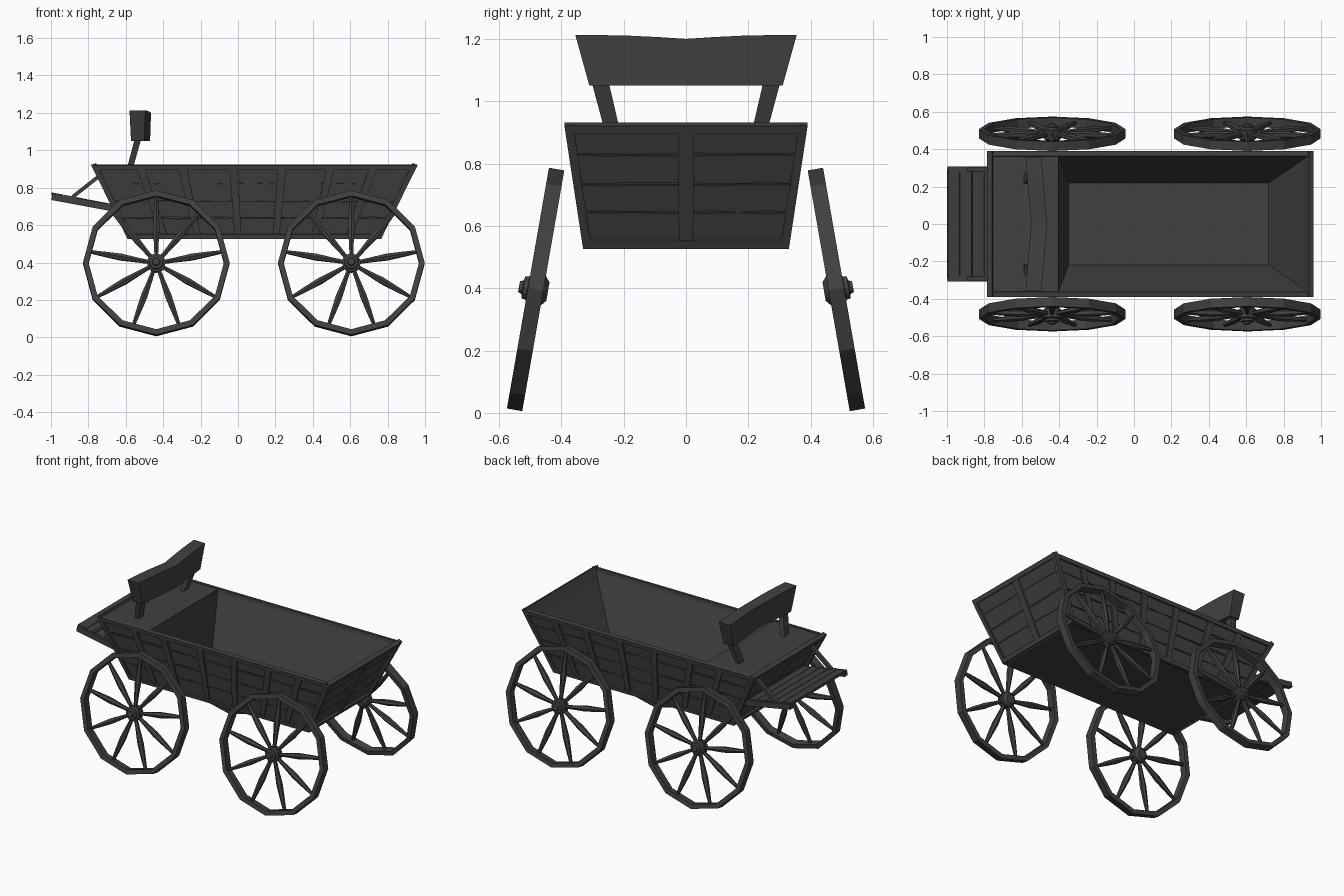
import bpy, bmesh, random
from math import pi, cos, sin, radians
from mathutils import Vector, Matrix

random.seed(4)
if "Cube" in bpy.data.objects:
    bpy.data.objects.remove(bpy.data.objects["Cube"])

wood = bpy.data.materials.new("dark_wood")
wood.use_nodes = True
COLOUR = (0.052, 0.052, 0.052, 1)
wood.diffuse_color = COLOUR
bsdf = wood.node_tree.nodes["Principled BSDF"]
bsdf.inputs["Base Color"].default_value = COLOUR
bsdf.inputs["Roughness"].default_value = 0.9


def finish(bm, name, matrix=None):
    bmesh.ops.recalc_face_normals(bm, faces=bm.faces)
    mesh = bpy.data.meshes.new(name)
    bm.to_mesh(mesh)
    bm.free()
    mesh.materials.append(wood)
    obj = bpy.data.objects.new(name, mesh)
    bpy.context.collection.objects.link(obj)
    if matrix:
        obj.matrix_world = matrix
    return obj


def loft(bm, rings, closed=False):
    """Skin a list of equal-length point rings, capping the ends unless closed."""
    rows = [[bm.verts.new(p) for p in ring] for ring in rings]
    n = len(rows[0])
    pairs = list(zip(rows, rows[1:]))
    if closed:
        pairs.append((rows[-1], rows[0]))
    else:
        bm.faces.new(rows[0])
        bm.faces.new(rows[-1])
    for a, b in pairs:
        for i in range(n):
            j = (i + 1) % n
            bm.faces.new((a[i], a[j], b[j], b[i]))


def bar(bm, a, b, wide, thick):
    """Rectangular bar from a to b, wide across y."""
    a, b = Vector(a), Vector(b)
    along = (b - a).normalized()
    side = Vector((0, 1, 0))
    side = (side - along * side.dot(along)).normalized() * wide / 2
    up = along.cross(side).normalized() * thick / 2
    loft(bm, [[p + side + up, p - side + up, p - side - up, p + side - up] for p in (a, b)])


def rect(x0, x1, y, z):
    return [Vector(p) for p in ((x0, -y, z), (x1, -y, z), (x1, y, z), (x0, y, z))]


# Body: outer corner rectangles
LOW, HIGH = rect(-0.59, 0.765, 0.33, 0.525), rect(-0.785, 0.96, 0.39, 0.92)

# Tub with a sloping cavity behind the seat
bm = bmesh.new()
loft(bm, [rect(-0.35, 0.72, 0.22, 0.555), rect(-0.405, 0.935, 0.365, 0.917),
          rect(-0.762, 0.937, 0.368, 0.917), rect(-0.567, 0.742, 0.308, 0.526)])
finish(bm, "wagon_tub")

# Seat deck
bm = bmesh.new()
loft(bm, [rect(-0.775, -0.405, 0.386, 0.9), rect(-0.784, -0.405, 0.389, 0.921)])
finish(bm, "seat_deck")


class Panel:
    """One sloping body side, addressed by u along it and v up it."""

    def __init__(self, i):
        j = (i + 1) % 4
        self.c = LOW[i], LOW[j], HIGH[i], HIGH[j]
        a, b, c, _ = self.c
        self.normal = (b - a).cross(c - a).normalized()

    def at(self, u, v, depth):
        a, b, c, d = self.c
        return a.lerp(b, u).lerp(c.lerp(d, u), v) - self.normal * depth

    def slab(self, bm, u0, u1, v0, v1, front, back, steps=1, wobble=0):
        rings = []
        for k in range(steps + 1):
            u = u0 + (u1 - u0) * k / steps
            lo = v0 + random.uniform(-wobble, wobble)
            hi = v1 + random.uniform(-wobble, wobble)
            rings.append([self.at(u, lo, front), self.at(u, hi, front),
                          self.at(u, hi, back), self.at(u, lo, back)])
        loft(bm, rings)


SIDE_BATTENS = (0.148, 0.278, 0.436, 0.585, 0.735, 0.868)
for i, name in enumerate(("right_side", "rear_end", "left_side", "front_end")):
    panel = Panel(i)
    long_side = i % 2 == 0
    edge = 0.018 if long_side else 0.035
    half = 0.013 if long_side else 0.034
    battens = SIDE_BATTENS if long_side else (0.5,)
    if i == 2:
        battens = [1 - u for u in battens]

    # Frame of rails and corner posts, with upright battens
    bm = bmesh.new()
    for v0, v1 in ((0, 0.065), (0.935, 1)):
        panel.slab(bm, 0, 1, v0, v1, 0, 0.028)
    for u0, u1 in ((0, edge), (1 - edge, 1)):
        panel.slab(bm, u0, u1, 0, 1, 0, 0.028)
    for u in battens:
        panel.slab(bm, u - half, u + half, 0.03, 0.97, 0.004, 0.025)
    finish(bm, name + "_frame")

    # Recessed planks with uneven edges
    bm = bmesh.new()
    for v0, v1 in ((0.03, 0.275), (0.29, 0.505), (0.52, 0.745), (0.76, 0.97)):
        panel.slab(bm, 0.01, 0.99, v0, v1, random.uniform(0.011, 0.015), 0.026,
                   14 if long_side else 8, 0.008)
    finish(bm, name + "_planks")

# Seat back: thick bent board with a dipped top
bm = bmesh.new()
rings = []
for k in range(-4, 5):
    t = k / 4
    x = -0.55 - 0.03 * abs(t)
    top = 1.2 + 0.012 * sin(min(1, abs(t) * 1.25) * pi / 2)
    low, high = 0.31 * t, 0.355 * t
    rings.append([(x + 0.008, low, 1.05), (x + 0.08, low, 1.05),
                  (x + 0.085, high, top), (x, high, top)])
loft(bm, rings)
finish(bm, "seat_back")

# Seat posts
for s, side in ((1, "left"), (-1, "right")):
    bm = bmesh.new()
    loft(bm, [[(x0, s * y0, z), (x1, s * y0, z), (x1, s * y1, z), (x0, s * y1, z)]
              for x0, x1, y0, y1, z in ((-0.592, -0.56, 0.213, 0.262, 0.91),
                                        (-0.55, -0.515, 0.25, 0.305, 1.07))])
    finish(bm, "seat_post_" + side)

# Footboard rails and braces
for s, side in ((1, "left"), (-1, "right")):
    bm = bmesh.new()
    bar(bm, (-0.995, s * 0.292, 0.752), (-0.65, s * 0.292, 0.688), 0.032, 0.036)
    finish(bm, "footboard_rail_" + side)
    bm = bmesh.new()
    bar(bm, (-0.885, s * 0.292, 0.75), (-0.735, s * 0.292, 0.868), 0.025, 0.02)
    finish(bm, "footboard_brace_" + side)

# Footboard planks laid across the rails
bm = bmesh.new()
start, end = Vector((-0.997, 0, 0.767)), Vector((-0.67, 0, 0.704))
for k in range(5):
    a, b = start.lerp(end, k / 5), start.lerp(end, (k + 0.94) / 5)
    bar(bm, a, b, 0.6 + random.uniform(-0.02, 0.02), 0.016)
finish(bm, "footboard_planks")


# Wheels: local z is the axle pointing outward
def circle(r, z, n):
    return [(r * cos(2 * pi * k / n), r * sin(2 * pi * k / n), z) for k in range(n)]


def make_wheel(name, matrix):
    bm = bmesh.new()
    loft(bm, [circle(0.392, -0.025, 12), circle(0.392, 0.025, 12),
              circle(0.362, 0.025, 12), circle(0.362, -0.025, 12)], closed=True)
    finish(bm, name + "_rim", matrix)

    bm = bmesh.new()
    loft(bm, [circle(r, z, 12) for r, z in (
        (0.03, -0.04), (0.048, -0.025), (0.05, 0.022), (0.038, 0.026),
        (0.036, 0.04), (0.022, 0.042), (0.018, 0.054))])
    finish(bm, name + "_hub", matrix)

    bm = bmesh.new()
    for k in range(9):
        turn = Matrix.Rotation(pi / 2 + 2 * pi * k / 9, 4, "Z") @ Matrix.Rotation(pi / 2, 4, "Y")
        loft(bm, [[turn @ Vector(p) for p in circle(r, z, 6)] for r, z in (
            (0.011, 0.03), (0.014, 0.1), (0.02, 0.19), (0.016, 0.27), (0.009, 0.37))])
    finish(bm, name + "_spokes", matrix)


for x, end in ((-0.437, "front"), (0.606, "rear")):
    for s, side in ((1, "left"), (-1, "right")):
        axle = Vector((0, s * cos(radians(9.9)), sin(radians(9.9))))
        up = Vector((0, -s * axle.z, abs(axle.y)))
        across = up.cross(axle)
        turn = Matrix((across, up, axle)).transposed().to_4x4()
        make_wheel(f"{end}_{side}_wheel", Matrix.Translation((x, s * 0.4825, 0.396)) @ turn)
